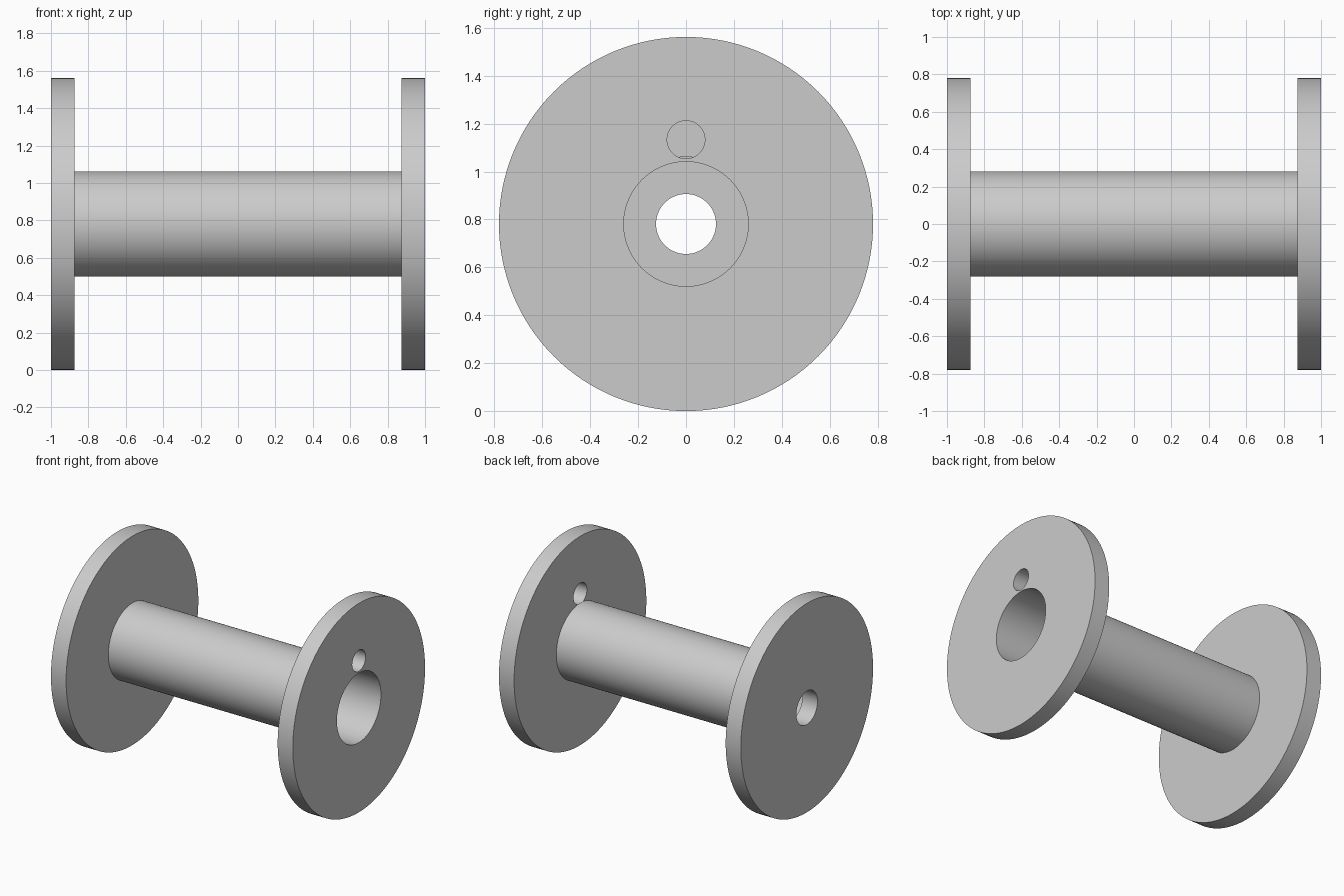
import bpy
import bmesh
from math import pi, radians
from mathutils import Matrix, Vector

if "Cube" in bpy.data.objects:
    bpy.data.objects.remove(bpy.data.objects["Cube"], do_unlink=True)

FLANGE_R, BARREL_R, BORE_R, AXLE_R = 0.781, 0.282, 0.26, 0.125
END, INNER = 1.0, 0.875
SEGMENTS = 128

grey = bpy.data.materials.new("plain grey")
grey.use_nodes = True
colour = (0.6, 0.6, 0.6, 1)
grey.diffuse_color = colour
grey.node_tree.nodes["Principled BSDF"].inputs["Base Color"].default_value = colour


def add_object(name, bm):
    bmesh.ops.recalc_face_normals(bm, faces=bm.faces)
    mesh = bpy.data.meshes.new(name)
    bm.to_mesh(mesh)
    bm.free()
    mesh.materials.append(grey)
    obj = bpy.data.objects.new(name, mesh)
    bpy.context.collection.objects.link(obj)
    return obj


# Spool: closed profile (x, radius) turned about the x axis
profile = [
    (-END, AXLE_R), (-END, FLANGE_R), (-INNER, FLANGE_R), (-INNER, BARREL_R),
    (INNER, BARREL_R), (INNER, FLANGE_R), (END, FLANGE_R), (END, BORE_R),
    (-INNER, BORE_R), (-INNER, AXLE_R),
]
bm = bmesh.new()
verts = [bm.verts.new((x, 0, r)) for x, r in profile]
edges = [bm.edges.new((a, b)) for a, b in zip(verts, verts[1:] + verts[:1])]
bmesh.ops.spin(bm, geom=verts + edges, cent=(0, 0, 0), axis=(1, 0, 0),
               angle=2 * pi, steps=SEGMENTS, use_merge=True)
bmesh.ops.remove_doubles(bm, verts=bm.verts, dist=0.0001)
bmesh.ops.translate(bm, verts=bm.verts, vec=Vector((0, 0, FLANGE_R)))
spool = add_object("spool", bm)

# Thread hole through the open-ended flange, just above the bore
start, stop = INNER - 0.0005, END + 0.1
bm = bmesh.new()
place = Matrix.Translation(((start + stop) / 2, 0, 1.133)) @ Matrix.Rotation(pi / 2, 4, "Y")
bmesh.ops.create_cone(bm, cap_ends=True, segments=64, radius1=0.079, radius2=0.079,
                      depth=stop - start, matrix=place)
cutter = add_object("thread_hole_cutter", bm)
cutter.hide_render = True

cut = spool.modifiers.new("thread hole", "BOOLEAN")
cut.operation = "DIFFERENCE"
cut.solver = "EXACT"
cut.object = cutter

bpy.ops.object.select_all(action="DESELECT")
spool.select_set(True)
bpy.context.view_layer.objects.active = spool
bpy.ops.object.modifier_apply(modifier=cut.name)
bpy.data.objects.remove(cutter, do_unlink=True)
bpy.ops.object.shade_smooth_by_angle(angle=radians(30))
